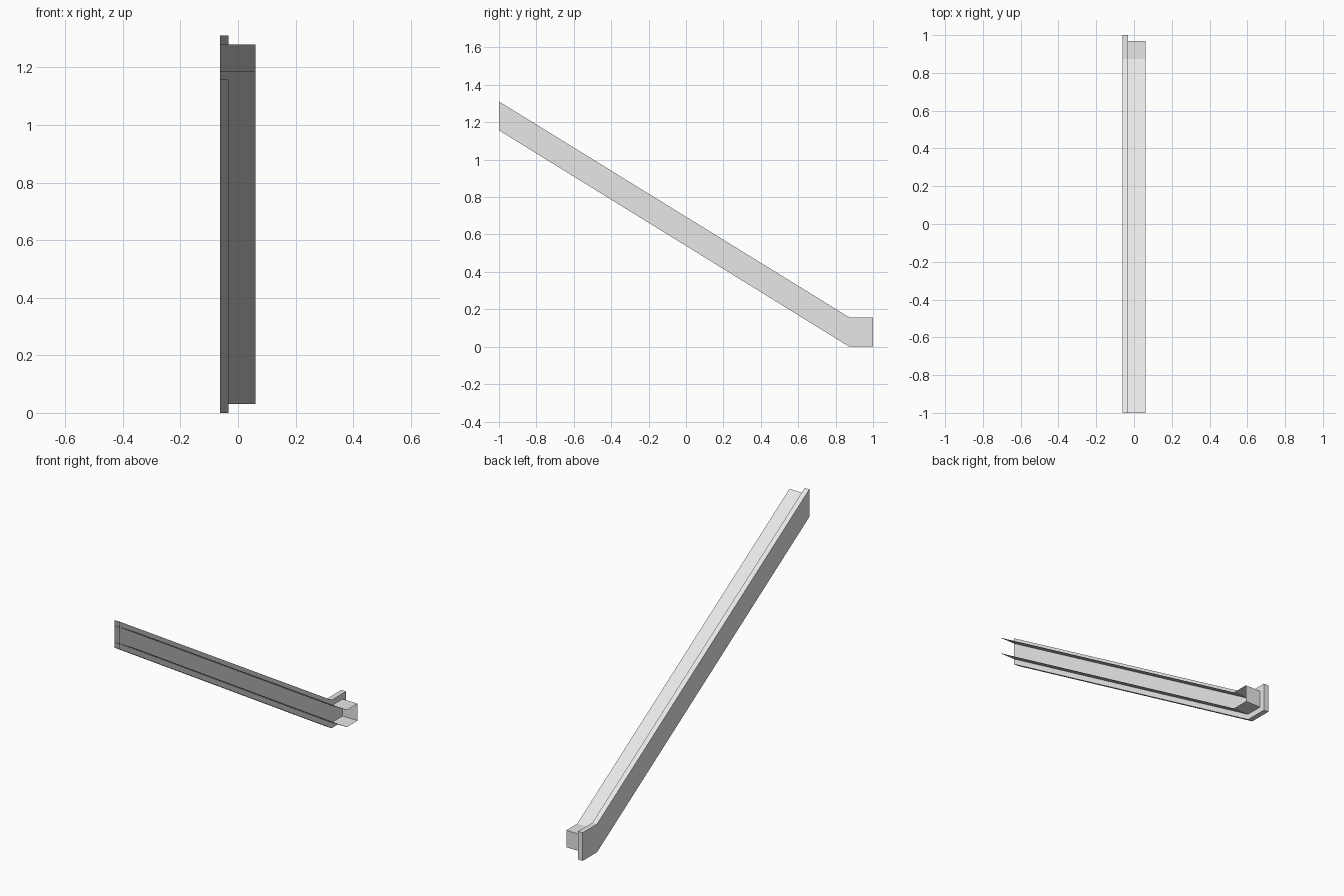
import bpy, bmesh

if "Cube" in bpy.data.objects:
    bpy.data.objects.remove(bpy.data.objects["Cube"])

grey = bpy.data.materials.new("light grey")
grey.diffuse_color = (0.8, 0.8, 0.8, 1)
grey.use_nodes = True
grey.node_tree.nodes["Principled BSDF"].inputs["Base Color"].default_value = grey.diffuse_color

LEFT, INNER, RIGHT = -0.062, -0.033, 0.061   # side positions across the rail


def rail_path(inset):
    """Side outline (y, z): down the upper edge, round the foot, back up the lower edge."""
    top, low, end = 0.157 - inset, inset, 1.0 - inset
    return [(-1, 1.311 - inset), (0.873, top), (end, top),
            (end, low), (0.873, low), (-1, 1.157 + inset)]


def sweep(name, path, x0, x1, walls):
    """Stretch an open outline from x0 to x1, optionally closing both sides."""
    bm = bmesh.new()
    a = [bm.verts.new((x0, y, z)) for y, z in path]
    b = [bm.verts.new((x1, y, z)) for y, z in path]
    for i in range(len(path) - 1):
        bm.faces.new((a[i], b[i], b[i + 1], a[i + 1]))
    if walls:
        # sloping part and level foot of each wall
        for ids in ((0, 1, 4, 5), (1, 2, 3, 4)):
            bm.faces.new([a[i] for i in ids])
            bm.faces.new([b[i] for i in reversed(ids)])
    # keep the upper strip facing up
    bm.normal_update()
    bm.faces.ensure_lookup_table()
    if bm.faces[0].normal.z < 0:
        bmesh.ops.reverse_faces(bm, faces=bm.faces[:])
    mesh = bpy.data.meshes.new(name)
    bm.to_mesh(mesh)
    bm.free()
    mesh.materials.append(grey)
    obj = bpy.data.objects.new(name, mesh)
    bpy.context.collection.objects.link(obj)
    return obj


# Deep side plate, open at its upper end
sweep("side_plate", rail_path(0.0), LEFT, INNER, True)
# Thin upper and lower flanges joined by an end cap at the foot
sweep("channel_flanges", rail_path(0.031), LEFT, RIGHT, False)
